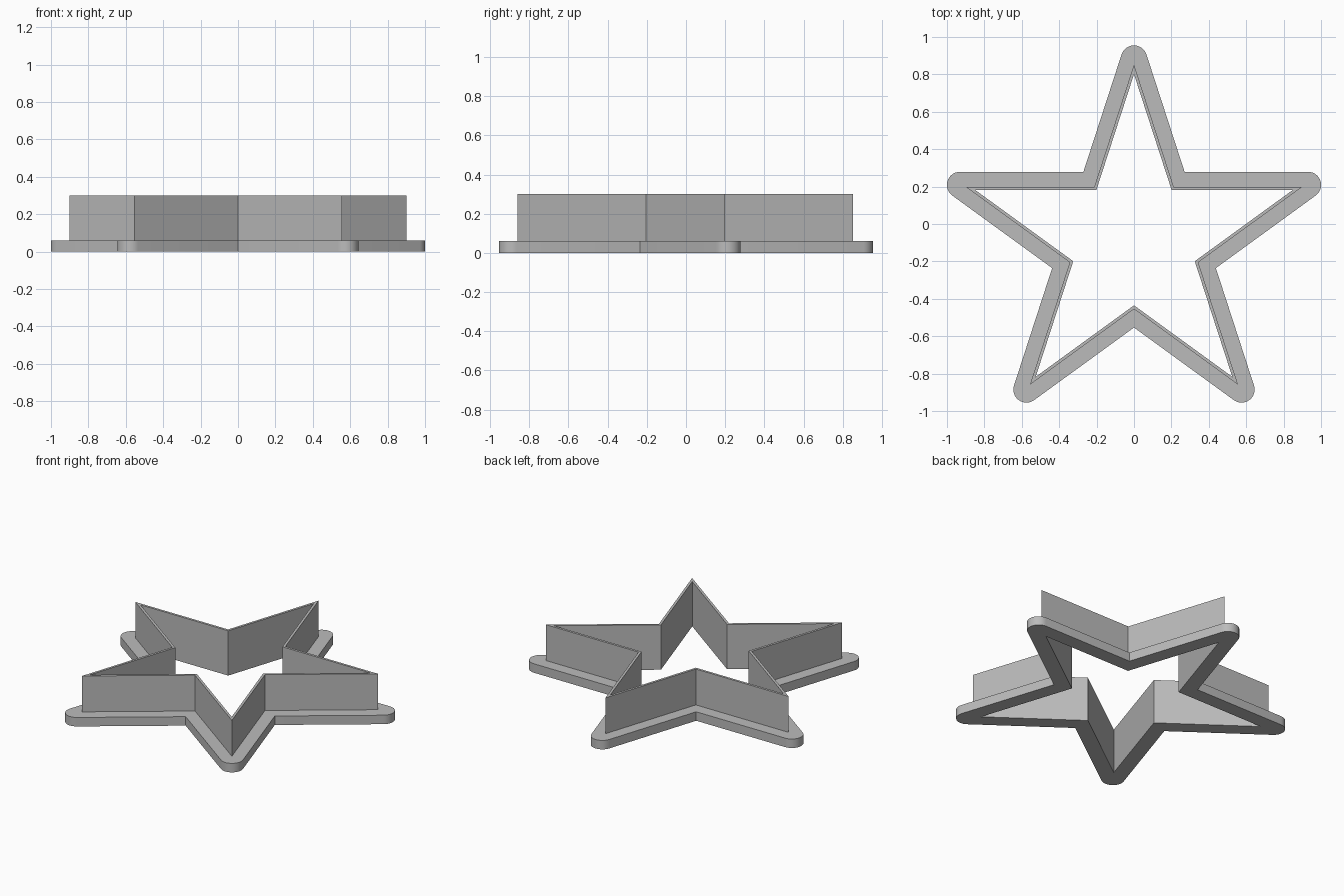
import bpy
import bmesh
from math import sin, cos, radians
from mathutils import Vector

cube = bpy.data.objects.get("Cube")
if cube:
    bpy.data.objects.remove(cube, do_unlink=True)

CENTRE_Y = -0.0935
TIP_R = 0.946            # tip radius of the cutting wall's outer face
NOTCH_RATIO = sin(radians(18)) / sin(radians(54))
WALL, RIM = 0.016, 0.08  # wall thickness and rim width
ROUND = 0.07             # rounding radius of the rim's tips
BASE_H, TOP_H = 0.06, 0.3
STEPS = 14               # segments per rounded tip


def polar(radius, degrees):
    return Vector((radius * cos(radians(degrees)), radius * sin(radians(degrees)), 0))


def star_loop(bm, offset, z, rounding=0.0):
    """Star outline moved outward by offset; each tip is an arc (collapsed if sharp)."""
    tip = TIP_R + (offset - rounding) / sin(radians(18))
    notch = TIP_R * NOTCH_RATIO + offset / sin(radians(54))
    shift = Vector((0, CENTRE_Y, z))
    verts = []
    for arm in range(5):
        angle = 90 + 72 * arm
        for i in range(STEPS + 1):
            turn = -72 + 144 * i / STEPS
            verts.append(bm.verts.new(shift + polar(tip, angle) + polar(rounding, angle + turn)))
        verts.append(bm.verts.new(shift + polar(notch, angle + 36)))
    return verts


# Wall and rim: one closed section swept around the star
bm = bmesh.new()
loops = [
    star_loop(bm, -WALL, 0),
    star_loop(bm, RIM, 0, ROUND),
    star_loop(bm, RIM, BASE_H, ROUND),
    star_loop(bm, 0, BASE_H),
    star_loop(bm, 0, TOP_H),
    star_loop(bm, -WALL, TOP_H),
]
for a, b in zip(loops, loops[1:] + loops[:1]):
    for i in range(len(a)):
        j = (i + 1) % len(a)
        bm.faces.new((a[i], a[j], b[j], b[i]))
bmesh.ops.remove_doubles(bm, verts=bm.verts, dist=0.0001)
bmesh.ops.recalc_face_normals(bm, faces=bm.faces)

mesh = bpy.data.meshes.new("star_cutter")
bm.to_mesh(mesh)
bm.free()
cutter = bpy.data.objects.new("star_cutter", mesh)
bpy.context.collection.objects.link(cutter)

# Plain grey plastic
grey = bpy.data.materials.new("grey plastic")
grey.use_nodes = True
colour = (0.5, 0.5, 0.5, 1)
grey.diffuse_color = colour
grey.node_tree.nodes["Principled BSDF"].inputs["Base Color"].default_value = colour
mesh.materials.append(grey)

bpy.ops.object.select_all(action='DESELECT')
cutter.select_set(True)
bpy.context.view_layer.objects.active = cutter
bpy.ops.object.shade_smooth_by_angle(angle=radians(30))
